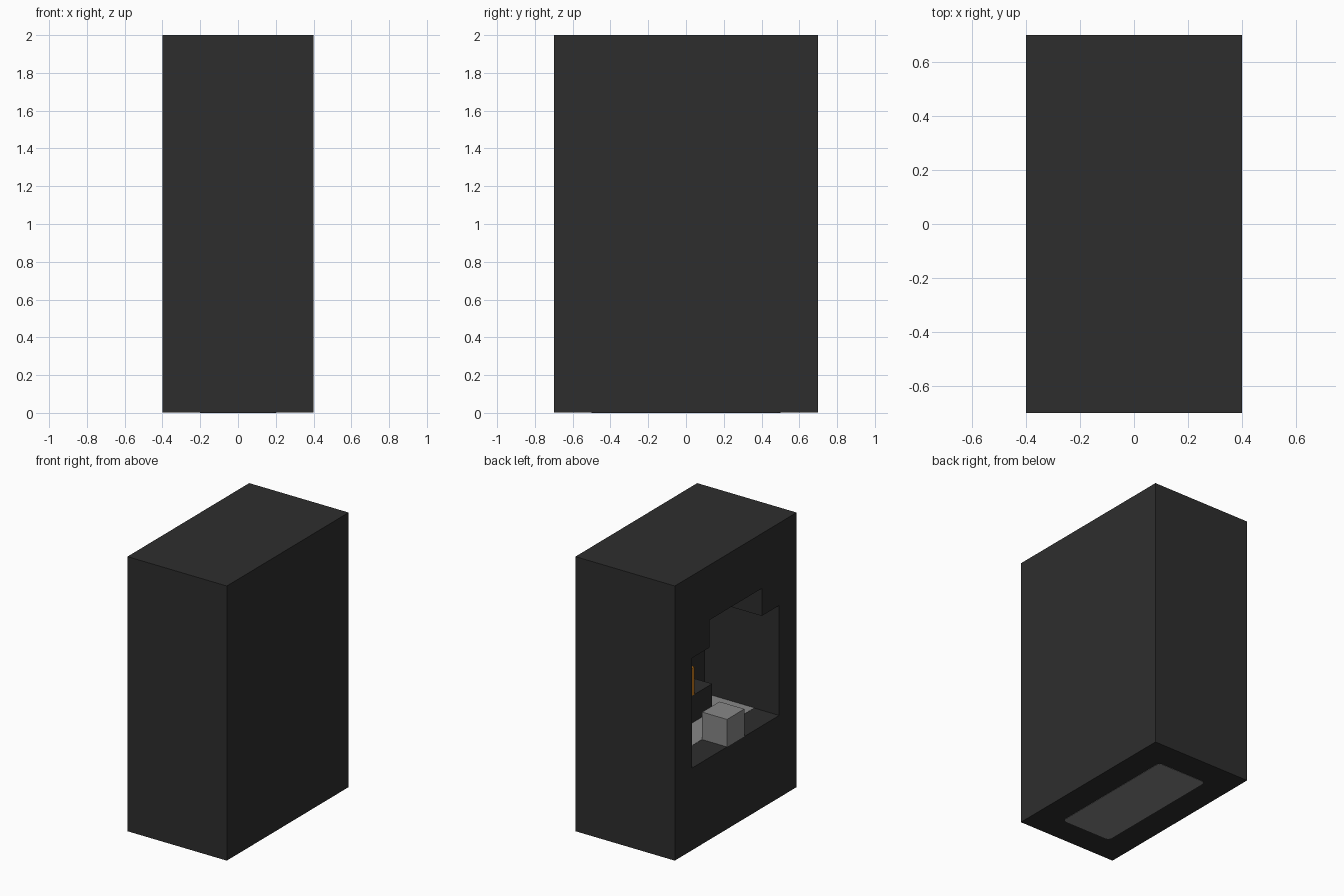
import bpy
import bmesh
from mathutils import Vector

default_cube = bpy.data.objects.get("Cube")
if default_cube:
    bpy.data.objects.remove(default_cube, do_unlink=True)


def make_material(name, rgb):
    mat = bpy.data.materials.new(name)
    mat.use_nodes = True
    colour = (*rgb, 1.0)
    mat.diffuse_color = colour
    mat.node_tree.nodes["Principled BSDF"].inputs["Base Color"].default_value = colour
    return mat


black = make_material("charcoal black", (0.027, 0.027, 0.027))
grey = make_material("mid grey", (0.243, 0.243, 0.243))
orange = make_material("amber orange", (0.56, 0.19, 0.01))


def add_object(name, bm, mat):
    bmesh.ops.recalc_face_normals(bm, faces=bm.faces)
    mesh = bpy.data.meshes.new(name)
    bm.to_mesh(mesh)
    bm.free()
    mesh.materials.append(mat)
    obj = bpy.data.objects.new(name, mesh)
    bpy.context.collection.objects.link(obj)
    return obj


def add_box(name, low, high, mat, corner=0.0):
    """Box between two corners, optionally with rounded vertical edges."""
    low, high = Vector(low), Vector(high)
    bm = bmesh.new()
    bmesh.ops.create_cube(bm, size=1)
    bmesh.ops.scale(bm, vec=high - low, verts=bm.verts)
    bmesh.ops.translate(bm, vec=(low + high) / 2, verts=bm.verts)
    if corner:
        upright = [e for e in bm.edges
                   if abs(e.verts[0].co.z - e.verts[1].co.z) > 1e-5]
        bmesh.ops.bevel(bm, geom=upright, offset=corner, segments=4,
                        profile=0.5, affect='EDGES')
    return add_object(name, bm, mat)


# Main housing
housing = add_box("housing", (-0.4, -0.7, 0.002), (0.4, 0.7, 2.0), black)

# Stepped alcove cut into the right side
half = [(0.5, 0.6), (0.5, 1.4), (0.3, 1.4), (0.3, 1.6)]
outline = half + [(-y, z) for y, z in reversed(half)]
bm = bmesh.new()
profile = bm.faces.new([bm.verts.new((-0.5, y, z)) for y, z in outline])
extruded = bmesh.ops.extrude_face_region(bm, geom=[profile], use_keep_orig=True)
bmesh.ops.translate(bm, vec=(0.7, 0, 0),
                    verts=[v for v in extruded["geom"]
                           if isinstance(v, bmesh.types.BMVert)])
cutter = add_object("alcove_cutter", bm, black)
cutter.hide_render = True

cut = housing.modifiers.new("alcove", 'BOOLEAN')
cut.operation = 'DIFFERENCE'
cut.solver = 'EXACT'
cut.object = cutter
bpy.context.view_layer.update()
graph = bpy.context.evaluated_depsgraph_get()
carved = bpy.data.meshes.new_from_object(housing.evaluated_get(graph))
housing.modifiers.clear()
housing.data = carved
bpy.data.objects.remove(cutter, do_unlink=True)

# Alcove contents: floor plate, front cube, rear step and glowing block
add_box("floor_plate", (-0.2, -0.5, 0.598), (0.2, 0.5, 0.602), grey)
add_box("front_cube", (-0.4, -0.1, 0.6), (-0.2, 0.1, 0.8), grey)
add_box("rear_step", (0.0, -0.3, 0.6), (0.2, 0.3, 0.8), black)
add_box("amber_block", (0.0, -0.1, 0.8), (0.2, 0.1, 1.0), orange)

# Panel under the housing
add_box("base_panel", (-0.2, -0.5, 0.0), (0.2, 0.5, 0.004), grey, corner=0.03)
